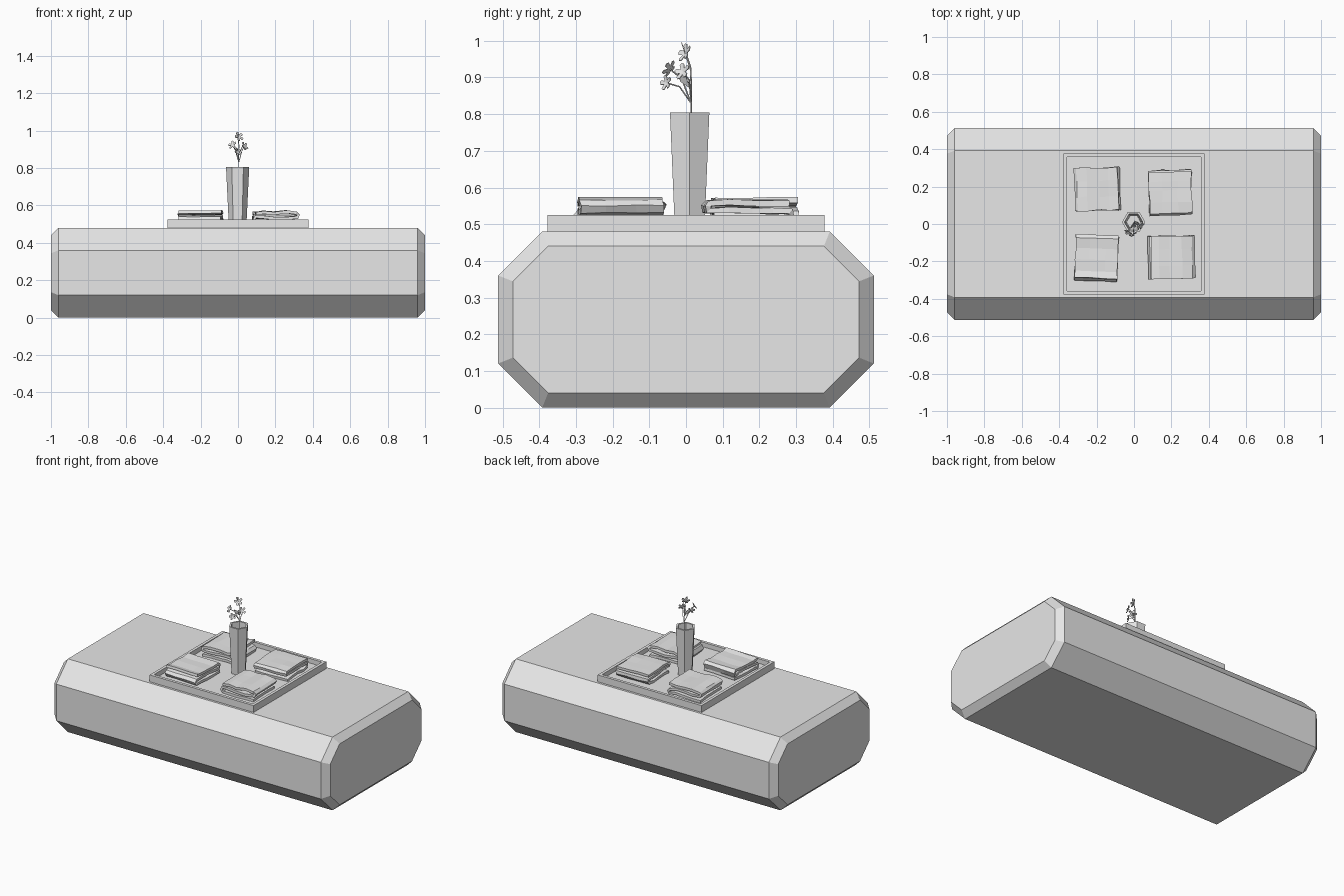
import bpy, bmesh, math, random
from mathutils import Vector, Matrix

random.seed(4)
cube = bpy.data.objects.get("Cube")
if cube:
    bpy.data.objects.remove(cube, do_unlink=True)

grey = bpy.data.materials.new("light_grey")
grey.use_nodes = True
grey.diffuse_color = (0.8, 0.8, 0.8, 1)
grey.node_tree.nodes["Principled BSDF"].inputs["Base Color"].default_value = (0.8, 0.8, 0.8, 1)


def finish(name, bm, thickness=0, offset=-1):
    bmesh.ops.recalc_face_normals(bm, faces=bm.faces)
    mesh = bpy.data.meshes.new(name)
    bm.to_mesh(mesh)
    bm.free()
    mesh.materials.append(grey)
    ob = bpy.data.objects.new(name, mesh)
    bpy.context.collection.objects.link(ob)
    if thickness:
        mod = ob.modifiers.new("thickness", "SOLIDIFY")
        mod.thickness = thickness
        mod.offset = offset
    return ob


def loft(bm, rings, closed=True, caps=(True, True)):
    """Join a row of point rings with quads."""
    rows = [[bm.verts.new(p) for p in ring] for ring in rings]
    n = len(rows[0])
    for a, b in zip(rows, rows[1:]):
        for i in range(n if closed else n - 1):
            j = (i + 1) % n
            bm.faces.new((a[i], a[j], b[j], b[i]))
    if caps[0]:
        bm.faces.new(rows[0])
    if caps[1]:
        bm.faces.new(rows[-1])


# Chamfered bench: octagonal section with narrowed ends
def octagon(x, inset):
    w, h = 0.512 - inset, 0.24 - inset
    c = 0.12 - inset * 0.6
    quarter = [(w, h - c), (w - c, h)]
    pts = quarter + [(-y, z) for y, z in reversed(quarter)]
    pts += [(-y, -z) for y, z in pts]
    return [(x, y, z + 0.24) for y, z in pts]


bm = bmesh.new()
loft(bm, [octagon(-1, 0.04), octagon(-0.96, 0), octagon(0.96, 0), octagon(1, 0.04)])
finish("bench", bm)


# Tray with a raised rim
def square(r, z):
    return [(-r, -r, z), (r, -r, z), (r, r, z), (-r, r, z)]


bm = bmesh.new()
loft(bm, [square(0.377, 0.479), square(0.377, 0.525), square(0.358, 0.525), square(0.358, 0.495)])
finish("tray", bm)


# Hollow six-sided vase
def hexagon(r, z):
    return [(r * math.cos(i * math.pi / 3) - 0.002, r * math.sin(i * math.pi / 3) + 0.01, z)
            for i in range(6)]


bm = bmesh.new()
loft(bm, [hexagon(0.047, 0.495), hexagon(0.062, 0.805), hexagon(0.049, 0.805), hexagon(0.038, 0.52)])
finish("vase", bm)


# Folded napkin: a strip folded into three layers, swept across with uneven creases
def napkin(name, x, y, angle):
    profile = []
    for layer in range(3):
        z = 0.507 + layer * 0.027
        row = [(u * 0.108, z) for u in (-1, -0.5, 0.1, 0.6, 1)]
        profile += row if layer % 2 == 0 else row[::-1]
        if layer < 2:
            side = 1 if layer % 2 == 0 else -1
            profile.append((side * 0.116, z + 0.0135))
    shift = [(random.uniform(-0.005, 0.005), random.uniform(-0.005, 0.005)) for p in profile]
    place = Matrix.Translation((x, y, 0)) @ Matrix.Rotation(math.radians(angle), 4, "Z")
    rings = []
    for v in (-0.114, -0.04, 0.045, 0.114):
        rings.append([place @ Vector((u + du + random.uniform(-0.003, 0.003),
                                      v + random.uniform(-0.004, 0.004),
                                      z + dz + random.uniform(-0.002, 0.002)))
                      for (u, z), (du, dz) in zip(profile, shift)])
    bm = bmesh.new()
    loft(bm, rings, closed=False, caps=(False, False))
    finish(name, bm, 0.016, 0)


napkin("napkin_back_right", -0.198, 0.187, 2)
napkin("napkin_back_left", 0.195, 0.167, 92)
napkin("napkin_front_right", -0.2, -0.185, 268)
napkin("napkin_front_left", 0.2, -0.177, 181)


# Flower stems
def stem(name, points, radius):
    curve = bpy.data.curves.new(name, "CURVE")
    curve.dimensions = "3D"
    curve.bevel_depth = radius
    curve.bevel_resolution = 0
    spline = curve.splines.new("POLY")
    spline.points.add(len(points) - 1)
    for p, co in zip(spline.points, points):
        p.co = (*co, 1)
    curve.materials.append(grey)
    ob = bpy.data.objects.new(name, curve)
    bpy.context.collection.objects.link(ob)


# Five-petalled cupped blossom
def blossom(name, centre, facing, radius):
    turn = Vector(facing).to_track_quat("Z", "Y")
    bm = bmesh.new()
    middle = bm.verts.new(centre)
    ring = []
    for i in range(20):
        r = radius * (0.38, 0.9, 1.0, 0.9)[i % 4]
        a = i * math.tau / 20
        p = Vector((r * math.cos(a), r * math.sin(a), 0.25 * r))
        ring.append(bm.verts.new(Vector(centre) + turn @ p))
    for i in range(20):
        bm.faces.new((middle, ring[i], ring[(i + 1) % 20]))
    finish(name, bm, 0.002, 0)


flowers = [
    ((0.003, 0.0, 0.966), (0.5, -0.8, 0.4), 0.027),
    ((0.033, -0.008, 0.915), (0.7, -0.6, 0.4), 0.025),
    ((-0.028, -0.043, 0.922), (-0.5, -0.7, 0.5), 0.025),
    ((-0.004, -0.052, 0.885), (0.6, -0.7, 0.2), 0.022),
]
root = Vector((0.004, 0.016, 0.53))
fork = Vector((0.004, 0.014, 0.83))
for i, (centre, facing, radius) in enumerate(flowers):
    tip = Vector(centre)
    bend = fork.lerp(tip, 0.6) + Vector((0, 0.008, 0.012))
    stem(f"stem_{i + 1}", [root, fork, bend, tip], 0.002)
    blossom(f"blossom_{i + 1}", centre, facing, radius)

# Bud stalk and small leaves
stem("bud_stalk", [fork, (0.006, 0.012, 0.92), (0.0, -0.012, 0.995)], 0.0015)
for name, side in (("leaf_left", 1), ("leaf_right", -1)):
    bm = bmesh.new()
    base = Vector((0.004, 0.012, 0.87))
    tip = base + Vector((side * 0.018, -0.035, 0.045))
    mid = base.lerp(tip, 0.55)
    wide = Vector((0.004, 0.008, 0.006))
    bm.faces.new([bm.verts.new(p) for p in (base, mid + wide, tip, mid - wide)])
    finish(name, bm, 0.002, 0)
